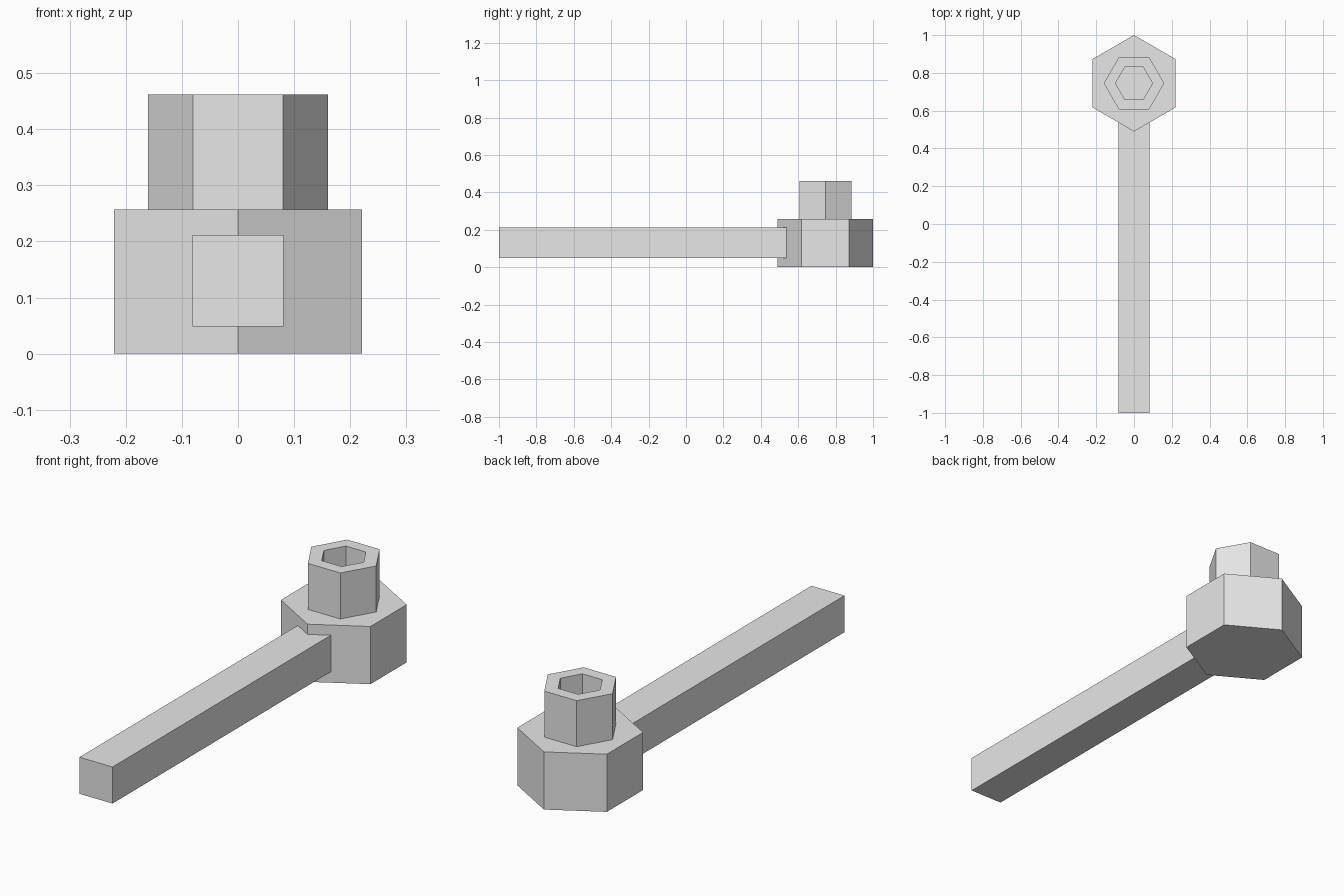
import bpy, bmesh, math
from mathutils import Matrix

cube = bpy.data.objects.get("Cube")
if cube:
    bpy.data.objects.remove(cube, do_unlink=True)

HEAD_Y = 0.745
HEAD_TOP = 0.257
COLLAR_TOP = 0.462

# Single plain grey material
grey = bpy.data.materials.new("light grey")
grey.use_nodes = True
colour = (0.8, 0.8, 0.8, 1)
grey.diffuse_color = colour
grey.node_tree.nodes["Principled BSDF"].inputs["Base Color"].default_value = colour


def finish(bm, name):
    bmesh.ops.recalc_face_normals(bm, faces=bm.faces)
    mesh = bpy.data.meshes.new(name)
    bm.to_mesh(mesh)
    bm.free()
    mesh.materials.append(grey)
    obj = bpy.data.objects.new(name, mesh)
    bpy.context.collection.objects.link(obj)
    return obj


def hex_ring(bm, radius, z, turn=0):
    return [bm.verts.new((radius * math.cos(turn + i * math.pi / 3),
                          HEAD_Y + radius * math.sin(turn + i * math.pi / 3), z))
            for i in range(6)]


def hex_solid(name, profile, turn=0):
    """Skin hexagonal rings along a (radius, z) profile and cap both ends."""
    bm = bmesh.new()
    rings = [hex_ring(bm, r, z, turn) for r, z in profile]
    for a, b in zip(rings, rings[1:]):
        for i in range(6):
            j = (i + 1) % 6
            bm.faces.new((a[i], a[j], b[j], b[i]))
    bm.faces.new(rings[0])
    bm.faces.new(rings[-1])
    return finish(bm, name)


# Wide hexagonal head with points to front and back
hex_solid("hex_head", [(0.255, 0), (0.255, HEAD_TOP)], math.pi / 2)

# Narrow collar with a hexagonal socket sunk into it
hex_solid("socket_collar", [(0.16, HEAD_TOP), (0.16, COLLAR_TOP),
                            (0.098, COLLAR_TOP), (0.098, HEAD_TOP + 0.002)])

# Square handle bar running into the head
bar_end = HEAD_Y
bm = bmesh.new()
bmesh.ops.create_cube(bm, size=1, matrix=Matrix.Translation((0, (bar_end - 1) / 2, 0.13))
                      @ Matrix.Diagonal((0.163, bar_end + 1, 0.163, 1)))
finish(bm, "handle_bar")
